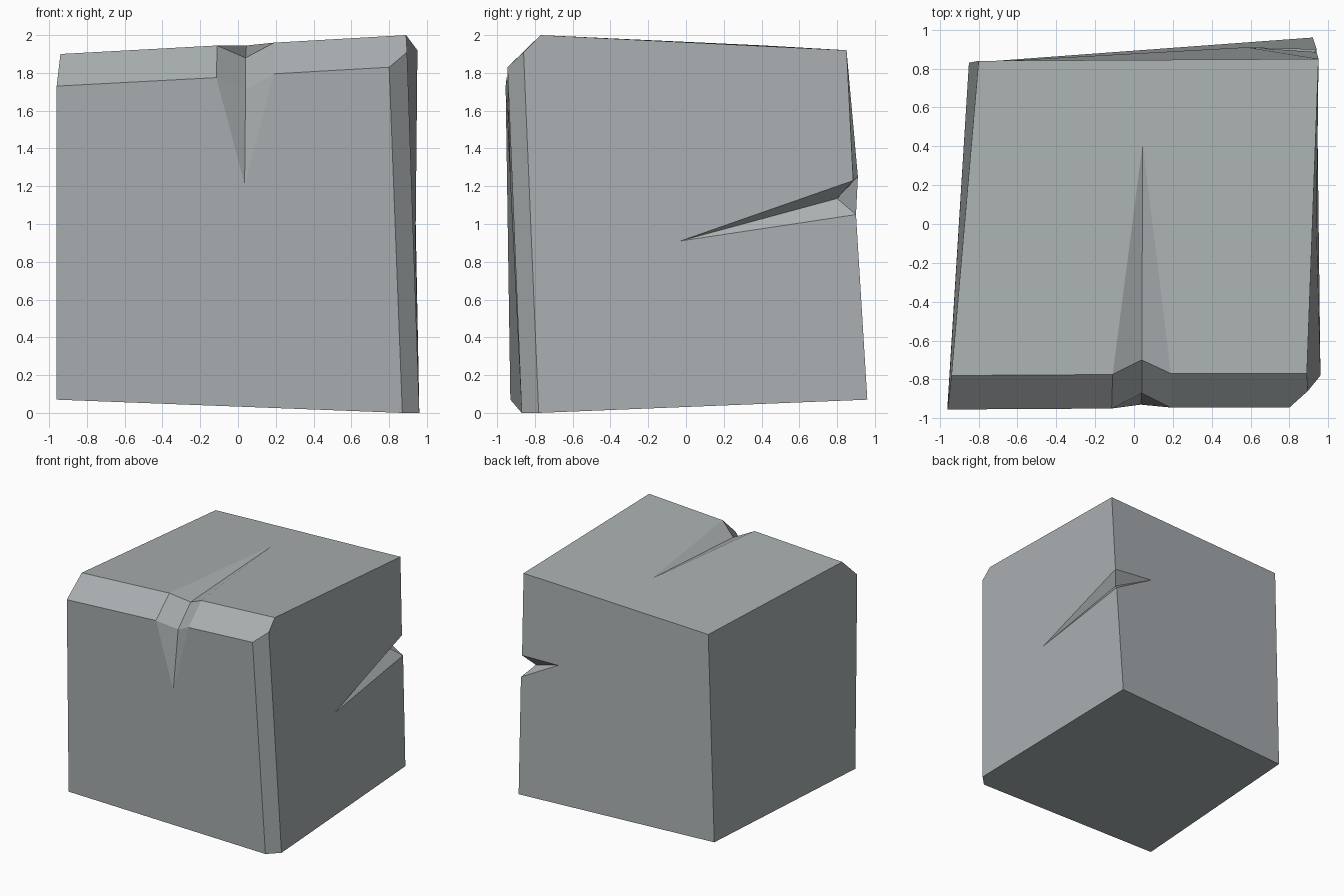
import bpy, bmesh

if "Cube" in bpy.data.objects:
    bpy.data.objects.remove(bpy.data.objects["Cube"])

# One weathered stone block with bevelled front edges and two V-shaped cracks
points = {
    # foot of the block
    "a": (-.96, -.93, .07), "b": (.87, -.87, 0), "c": (.96, -.78, 0),
    "d": (.92, .96, .07), "e": (-.85, .83, .08),
    # lower edge of the top bevel, interrupted by the crack g-h-i
    "f": (-.96, -.955, 1.73), "g": (-.115, -.95, 1.775), "h": (.04, -.87, 1.71),
    "i": (.19, -.945, 1.795), "j": (.80, -.945, 1.83), "k": (.895, -.86, 1.91),
    # top outline, interrupted by the crack m-n-o
    "l": (-.94, -.78, 1.90), "m": (-.11, -.775, 1.945), "n": (.04, -.70, 1.88),
    "o": (.19, -.77, 1.96), "p": (.89, -.77, 2.0), "q": (.95, .85, 1.92),
    "r": (-.80, .84, 1.857),
    # crack tips on the top and the front
    "s": (.045, .415, 1.945), "t": (.035, -.93, 1.21),
    # chip in the back right edge
    "u": (.94, .885, 1.23), "v": (.94, .90, 1.05), "w": (.868, .80, 1.135),
    "x": (.94, -.03, .91), "y": (.58, .91, 1.25),
}
faces = [
    "aedcb", "abjitgf", "bckj", "cdvxuqpk", "derquyv", "aflre", "lmsopqr",  # sides
    "fgml", "ijkpo",                                    # top bevel
    "ghnm", "hion", "mns", "nos", "gth", "tih",         # front crack
    "uwx", "xwv", "uyw", "yvw",                         # back edge chip
]

stone = bpy.data.materials.new("grey stone")
stone.diffuse_color = (.40, .43, .44, 1)
stone.use_nodes = True
stone.node_tree.nodes["Principled BSDF"].inputs["Base Color"].default_value = stone.diffuse_color

bm = bmesh.new()
verts = {name: bm.verts.new(co) for name, co in points.items()}
for face in faces:
    bm.faces.new([verts[name] for name in face])
bmesh.ops.recalc_face_normals(bm, faces=bm.faces)

mesh = bpy.data.meshes.new("stone_block")
bm.to_mesh(mesh)
bm.free()
mesh.materials.append(stone)
bpy.context.collection.objects.link(bpy.data.objects.new("stone_block", mesh))
